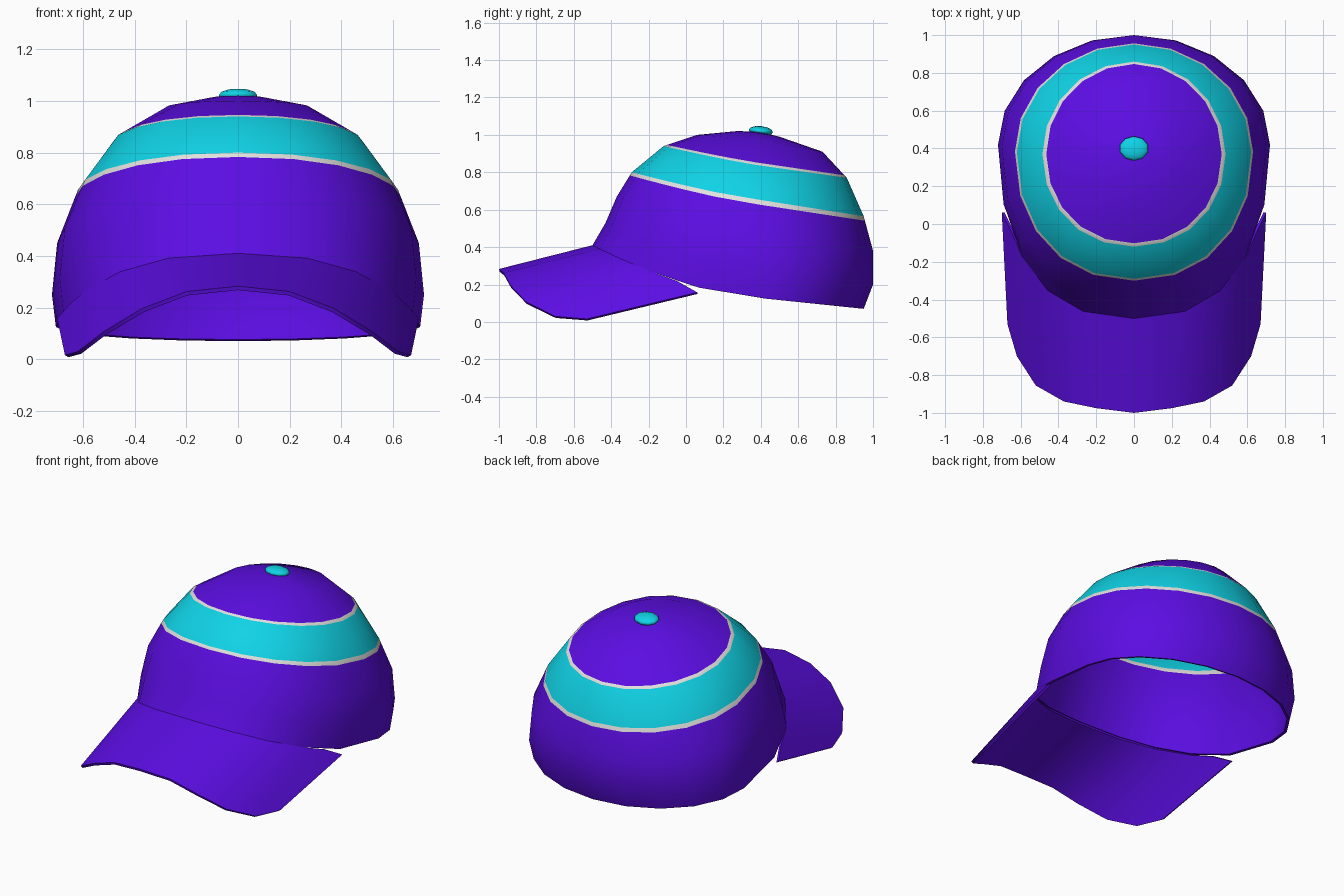
import bpy, bmesh, math

if "Cube" in bpy.data.objects:
    bpy.data.objects.remove(bpy.data.objects["Cube"])


def material(name, rgb):
    m = bpy.data.materials.new(name)
    m.diffuse_color = (*rgb, 1)
    m.use_nodes = True
    m.node_tree.nodes["Principled BSDF"].inputs["Base Color"].default_value = m.diffuse_color
    return m


purple = material("purple", (0.105, 0.004, 0.76))
cyan = material("cyan", (0.005, 0.65, 0.79))
white = material("off_white", (0.76, 0.76, 0.74))


def finish(name, bm, mats, angle, thickness=0):
    me = bpy.data.meshes.new(name)
    bm.to_mesh(me)
    bm.free()
    for m in mats:
        me.materials.append(m)
    ob = bpy.data.objects.new(name, me)
    bpy.context.collection.objects.link(ob)
    bpy.ops.object.select_all(action='DESELECT')
    ob.select_set(True)
    bpy.context.view_layer.objects.active = ob
    if thickness:
        mod = ob.modifiers.new("shell", 'SOLIDIFY')
        mod.thickness = thickness
        mod.offset = -1
        bpy.ops.object.modifier_apply(modifier=mod.name)
    bpy.ops.object.shade_smooth_by_angle(angle=math.radians(angle))
    return ob


# Crown rings: front y, front z, back y, back z, half width, side z,
# centre y, front slope power, front roundness power
RINGS = [
    (-0.50, 0.41, 0.95, 0.07, 0.705, 0.125, 0.42, 1.35, 0.82),
    (-0.43, 0.53, 1.00, 0.20, 0.72, 0.25, 0.42, 1.25, 0.84),
    (-0.37, 0.67, 1.00, 0.38, 0.70, 0.45, 0.41, 1.15, 0.87),
    (-0.29, 0.80, 0.95, 0.565, 0.62, 0.655, 0.38, 1.1, 0.92),
    (-0.12, 0.94, 0.86, 0.77, 0.485, 0.84, 0.37, 1.05, 0.95),
    (0.06, 1.00, 0.73, 0.91, 0.28, 0.975, 0.38, 1.0, 1.0),
    (0.27, 1.02, 0.50, 0.99, 0.11, 1.01, 0.385, 1.0, 1.0),
]
SEG = 20


def ring_point(r, a):
    yf, zf, yb, zb, w, zs, cy, p, e = r
    s, c = math.sin(a), math.cos(a)
    if c > 1e-6:
        x = math.copysign(abs(s) ** e, s) * w
        return (x, cy - (cy - yf) * c ** e, zs + (zf - zs) * c ** p)
    return (s * w, cy + (yb - cy) * -c, zs + (zb - zs) * -c)


def blend(a, b, t):
    return tuple(u + (v - u) * t for u, v in zip(a, b))


# Crown: lofted rings, with thin white trims beside the cyan stripe
R = RINGS
rings = [R[0], R[1], R[2], blend(R[3], R[2], 0.13), R[3], R[4],
         blend(R[4], R[5], 0.10), R[5], R[6]]
colours = [0, 0, 0, 2, 1, 2, 0, 0]
bm = bmesh.new()
loops = [[bm.verts.new(ring_point(r, 2 * math.pi * i / SEG)) for i in range(SEG)]
         for r in rings]
for k, col in enumerate(colours):
    lo, up = loops[k], loops[k + 1]
    for i in range(SEG):
        j = (i + 1) % SEG
        bm.faces.new((lo[i], lo[j], up[j], up[i])).material_index = col
top = bm.verts.new((0, 0.385, 1.018))
for i in range(SEG):
    bm.faces.new((loops[-1][i], loops[-1][(i + 1) % SEG], top))
finish("crown", bm, [purple, cyan, white], 50, 0.018)

# Brim: curved sheet from the crown's front edge to the outer edge
outer = [(0, -1.0, 0.283), (0.20, -0.975, 0.262), (0.37, -0.94, 0.197),
         (0.52, -0.855, 0.107), (0.62, -0.70, 0.03), (0.67, -0.53, 0.016)]
angles = [0, 18, 36, 54, 64, 74]
half = [(ring_point(R[0], math.radians(a)), o) for a, o in zip(angles, outer)]
half[-1] = ((0.70, 0.06, 0.158), outer[-1])
mirrored = [tuple((-x, y, z) for x, y, z in pair) for pair in half[:0:-1]]
bm = bmesh.new()
cols = [[bm.verts.new(q) for q in pair] for pair in mirrored + half]
for (ia, oa), (ib, ob) in zip(cols, cols[1:]):
    bm.faces.new((oa, ob, ib, ia))
finish("brim", bm, [purple], 40, 0.016)

# Top button: flattened ball, tilted slightly to the back
bm = bmesh.new()
bmesh.ops.create_uvsphere(bm, u_segments=10, v_segments=6, radius=1)
button = finish("top_button", bm, [cyan], 60)
button.scale = (0.078, 0.065, 0.027)
button.rotation_euler = (math.radians(-6), 0, 0)
button.location = (0, 0.40, 1.02)
